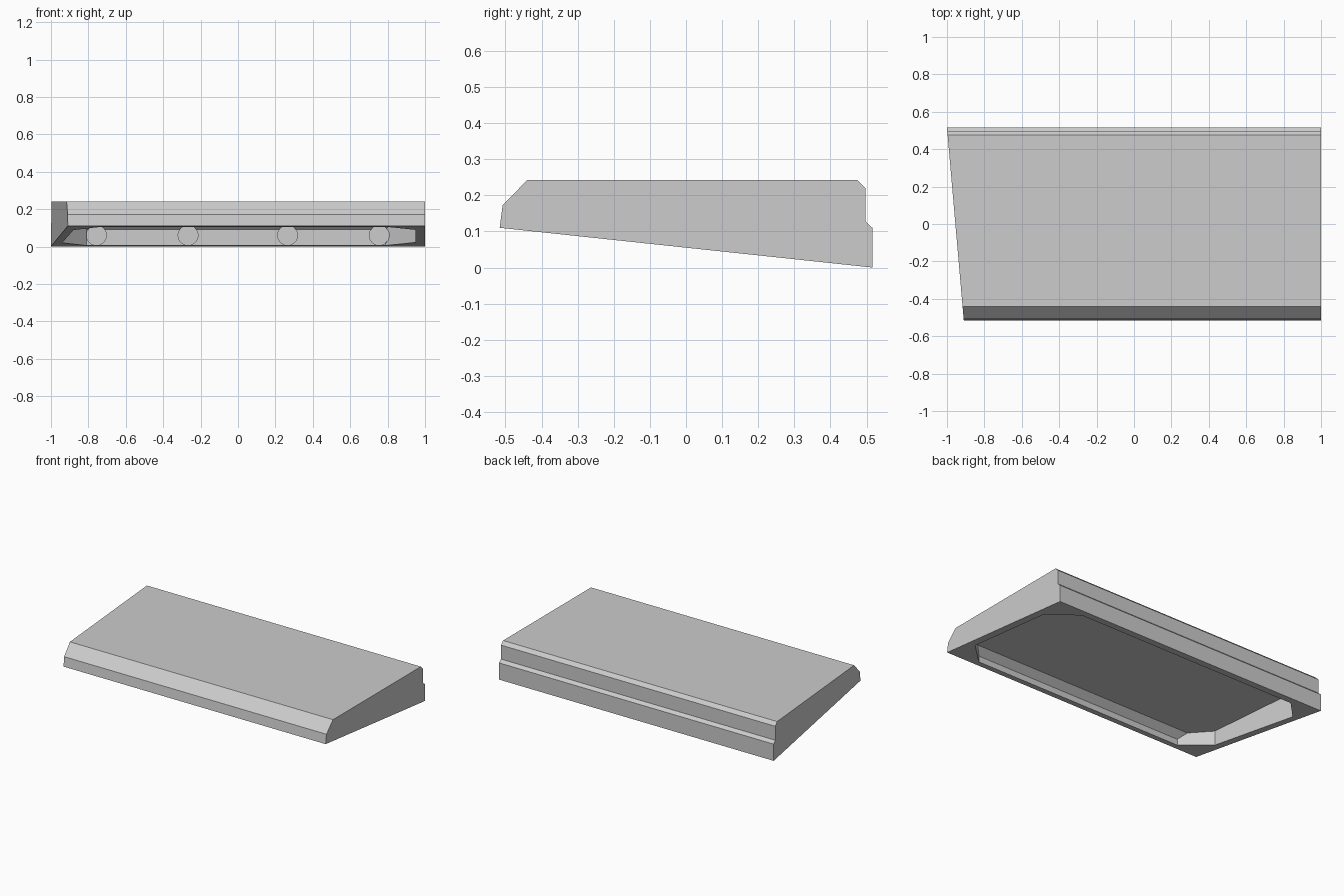
import bpy, bmesh, math
from mathutils import Matrix, Vector

if "Cube" in bpy.data.objects:
    bpy.data.objects.remove(bpy.data.objects["Cube"], do_unlink=True)

grey = bpy.data.materials.new("plain_grey")
grey.use_nodes = True
grey.diffuse_color = (0.604, 0.604, 0.604, 1)
grey.node_tree.nodes["Principled BSDF"].inputs["Base Color"].default_value = (0.604, 0.604, 0.604, 1)


def make_object(name, bm):
    bmesh.ops.recalc_face_normals(bm, faces=bm.faces)
    mesh = bpy.data.meshes.new(name)
    bm.to_mesh(mesh)
    bm.free()
    mesh.materials.append(grey)
    obj = bpy.data.objects.new(name, mesh)
    bpy.context.collection.objects.link(obj)
    return obj


def loft(name, start, end):
    """Solid between two rings with equal point counts."""
    bm = bmesh.new()
    a = [bm.verts.new(p) for p in start]
    b = [bm.verts.new(p) for p in end]
    for i in range(len(a)):
        j = (i + 1) % len(a)
        bm.faces.new((a[i], a[j], b[j], b[i]))
    bm.faces.new(a)
    bm.faces.new(b)
    return make_object(name, bm)


def combine(target, tool, operation):
    """Apply a boolean to the target and discard the tool."""
    tool.hide_render = True
    bpy.context.view_layer.objects.active = target
    mod = target.modifiers.new("cut", 'BOOLEAN')
    mod.operation = operation
    mod.solver = 'EXACT'
    mod.object = tool
    bpy.ops.object.modifier_apply(modifier=mod.name)
    bpy.data.objects.remove(tool, do_unlink=True)


def slanted_end(y):
    """The right end tapers inward toward the front."""
    return -1 + 0.0872 * (0.516 - y)


# Wedge body: side profile swept across the width
profile = [(0.516, 0), (0.516, 0.11), (0.497, 0.128), (0.497, 0.22),
           (0.475, 0.242), (-0.44, 0.242), (-0.508, 0.172), (-0.516, 0.11)]
body = loft("wedge_body", [(1, y, z) for y, z in profile],
            [(slanted_end(y), y, z) for y, z in profile])

# Underside recess: inner profile with a level ceiling, following the outer walls
inner = [(0.465, -0.05), (0.465, 0.09), (0.447, 0.108), (0.447, 0.183),
         (-0.43, 0.183), (-0.475, 0.145), (-0.475, -0.05)]
recess = loft("recess_cutter", [(1.1, y, z) for y, z in inner],
              [(-1.1, y, z) for y, z in inner])

# Plan outline of the recess with chamfered corners
outline = [(0.74, 0.513), (0.95, 0.31), (0.95, -0.32), (0.74, -0.525),
           (-0.685, -0.525), (-0.88, -0.31), (-0.94, 0.33), (-0.77, 0.508)]
plan = loft("recess_plan", [(x, y, -0.1) for x, y in outline],
            [(x, y, 0.3) for x, y in outline])
combine(recess, plan, 'INTERSECT')
combine(body, recess, 'DIFFERENCE')

# Round blind sockets bored into the back wall
for x in (-0.757, -0.267, 0.265, 0.755):
    bm = bmesh.new()
    bmesh.ops.create_cone(bm, cap_ends=True, segments=48, radius1=0.053, radius2=0.053,
                          depth=0.06,
                          matrix=Matrix.Translation(Vector((x, 0.46, 0.06)))
                          @ Matrix.Rotation(math.pi / 2, 4, 'X'))
    combine(body, make_object("socket_cutter", bm), 'DIFFERENCE')
